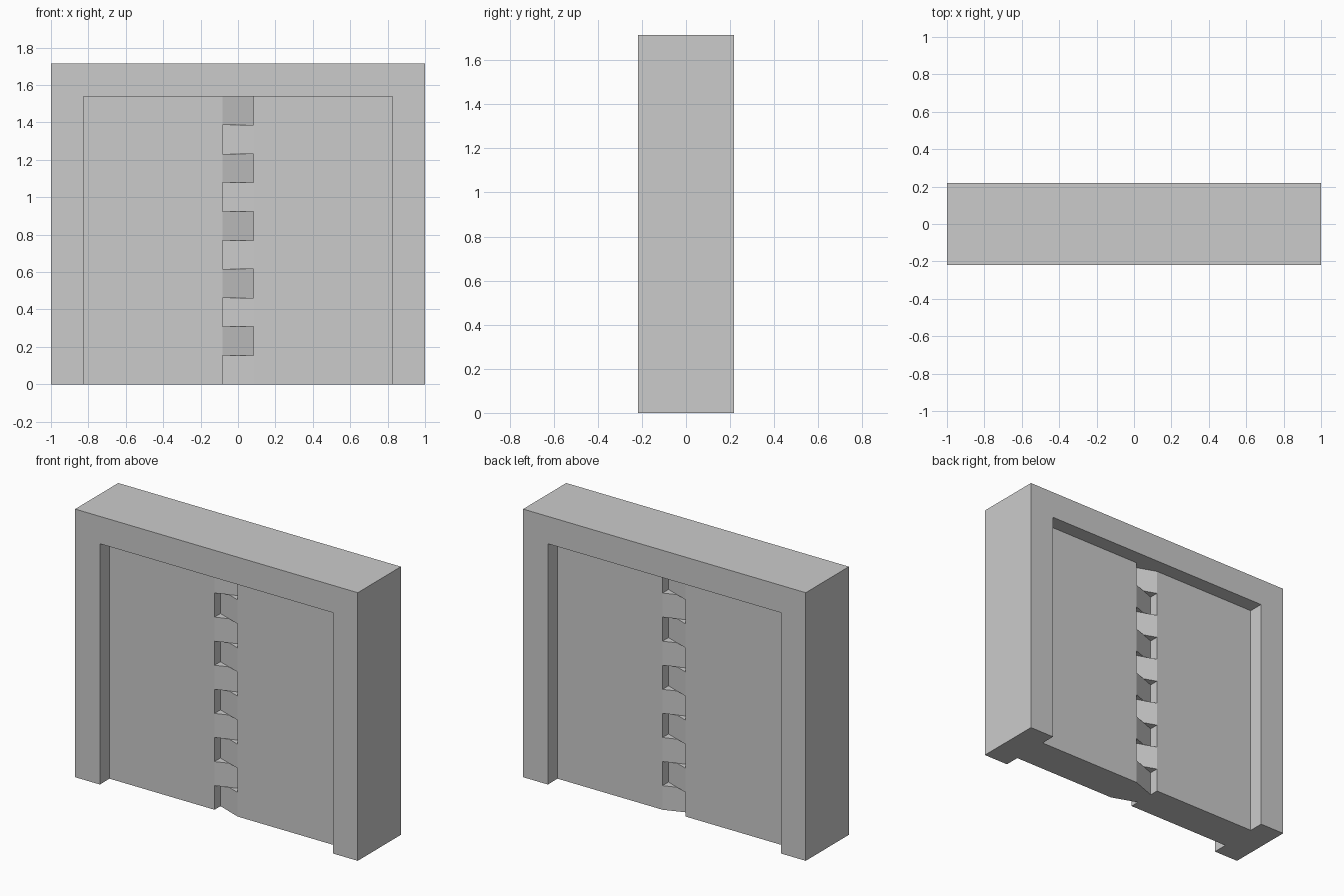
import bpy, bmesh
from mathutils import Vector

if "Cube" in bpy.data.objects:
    bpy.data.objects.remove(bpy.data.objects["Cube"])

W, H, D = 1.0, 1.715, 0.218       # frame half width, height, half depth
OW, OH = 0.825, 1.54              # opening half width and height
DOOR_D, TIP_D = 0.12, 0.06        # half thickness of door and tooth tip
TOOTH, ROWS = 0.082, 10           # half tooth length, rows of teeth
STEP = OH / ROWS


def finish(bm, name):
    bmesh.ops.recalc_face_normals(bm, faces=bm.faces)
    mesh = bpy.data.meshes.new(name)
    bm.to_mesh(mesh)
    bm.free()
    obj = bpy.data.objects.new(name, mesh)
    bpy.context.collection.objects.link(obj)
    return obj


# Frame: upside-down U profile pushed through the depth
bm = bmesh.new()
profile = [(-W, 0), (-OW, 0), (-OW, OH), (OW, OH), (OW, 0), (W, 0), (W, H), (-W, H)]
face = bm.faces.new([bm.verts.new((x, -D, z)) for x, z in profile])
ext = bmesh.ops.extrude_face_region(bm, geom=[face])
bmesh.ops.translate(bm, vec=(0, 2 * D, 0),
                    verts=[g for g in ext["geom"] if isinstance(g, bmesh.types.BMVert)])
finish(bm, "door_frame")


# Door leaf: slab whose inner edge carries wedge teeth on every second row
def door(name, side, parity):
    bm = bmesh.new()
    bmesh.ops.create_cube(bm, size=1)
    for v in bm.verts:
        v.co = Vector((-TOOTH if v.co.x > 0 else -OW,
                       DOOR_D if v.co.y > 0 else -DOOR_D,
                       OH if v.co.z > 0 else 0))
    for i in range(1, ROWS):
        bmesh.ops.bisect_plane(bm, geom=bm.verts[:] + bm.edges[:] + bm.faces[:],
                               plane_co=(0, 0, i * STEP), plane_no=(0, 0, 1))
    bm.normal_update()
    bases = [f for f in bm.faces if f.normal.x > 0.9
             and int(f.calc_center_median().z / STEP) % 2 == parity]
    for f in bmesh.ops.extrude_discrete_faces(bm, faces=bases)["faces"]:
        for v in f.verts:
            v.co.x = TOOTH
            v.co.y *= TIP_D / DOOR_D
    for v in bm.verts:
        v.co.x *= side
    bmesh.ops.dissolve_limit(bm, angle_limit=0.01, verts=bm.verts[:], edges=bm.edges[:])
    return finish(bm, name)


door("left_door", 1, 1)
door("right_door", -1, 0)
